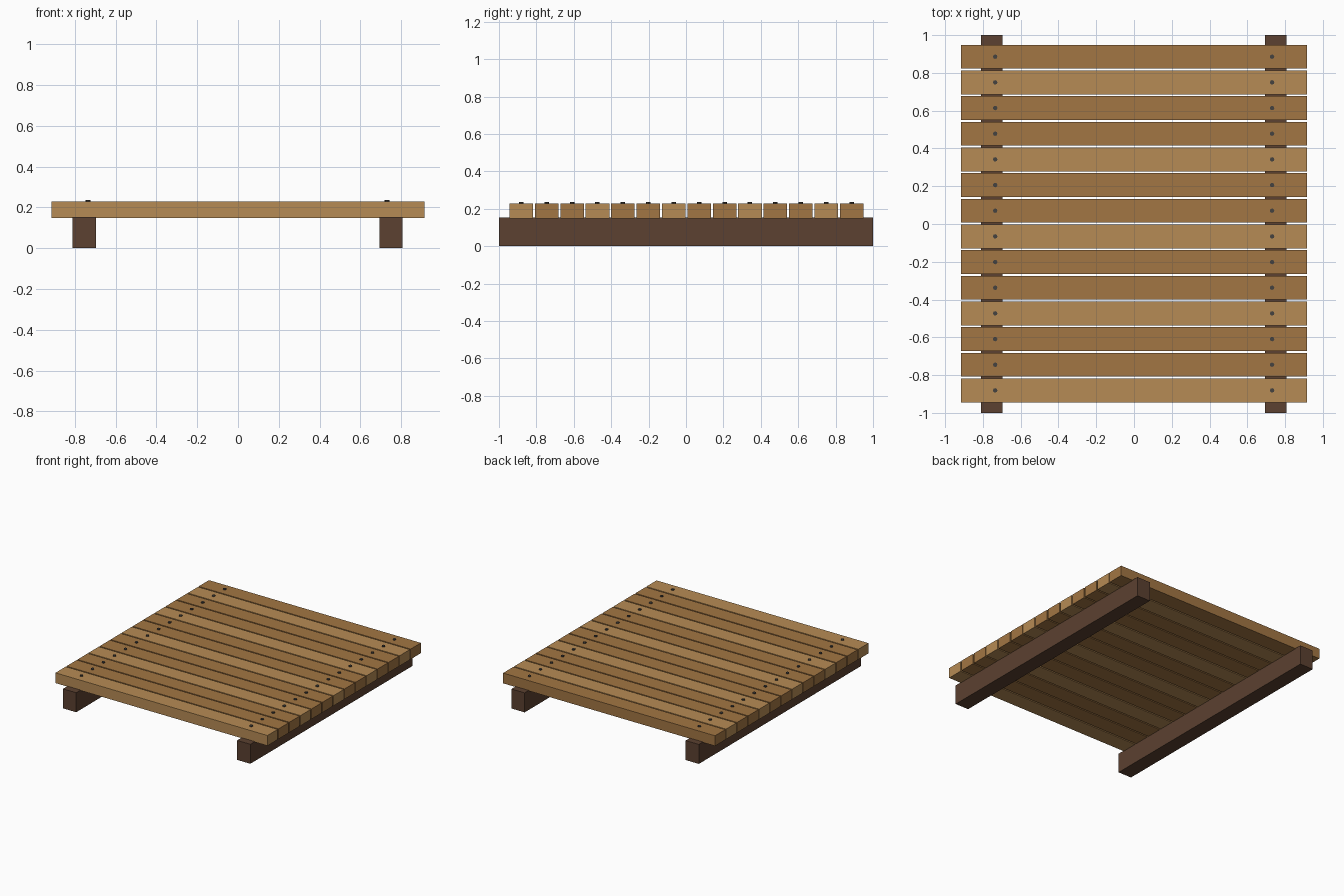
import bpy

if "Cube" in bpy.data.objects:
    bpy.data.objects.remove(bpy.data.objects["Cube"])


def material(name, rgb):
    # sRGB 0-255 to linear viewport colour
    m = bpy.data.materials.new(name)
    m.diffuse_color = [(c / 255) ** 2.2 for c in rgb] + [1]
    m.use_nodes = True
    m.node_tree.nodes["Principled BSDF"].inputs["Base Color"].default_value = m.diffuse_color
    return m


LIGHT = material("light_wood", (181, 138, 85))
DARK = material("warm_wood", (161, 117, 69))
BEAM = material("beam_wood", (92, 67, 52))
IRON = material("nail_iron", (70, 68, 66))


def box(name, center, size, mat):
    bpy.ops.mesh.primitive_cube_add(size=1, location=center)
    ob = bpy.context.object
    ob.name = name
    ob.scale = size
    bpy.ops.object.transform_apply(location=False, rotation=False, scale=True)
    ob.data.materials.append(mat)


def nail(name, x, y):
    bpy.ops.mesh.primitive_cylinder_add(vertices=8, radius=0.012, depth=0.016,
                                        location=(x, y, 0.227))
    ob = bpy.context.object
    ob.name = name
    ob.data.materials.append(IRON)


# Two support beams running front to back
for side, x in (("left", -0.754), ("right", 0.75)):
    box(f"{side}_beam", (x, 0, 0.076), (0.114, 2.0, 0.152), BEAM)

# Fourteen deck planks, every third one lighter, nailed near both ends
COUNT, FIRST, PITCH = 14, -0.881, 0.1359
for i in range(COUNT):
    y = FIRST + i * PITCH
    box(f"plank_{i + 1}", (0, y, 0.188), (1.83, 0.126, 0.08),
        DARK if i % 3 else LIGHT)
    for side, x in (("left", -0.735), ("right", 0.731)):
        nail(f"{side}_nail_{i + 1}", x, y)
